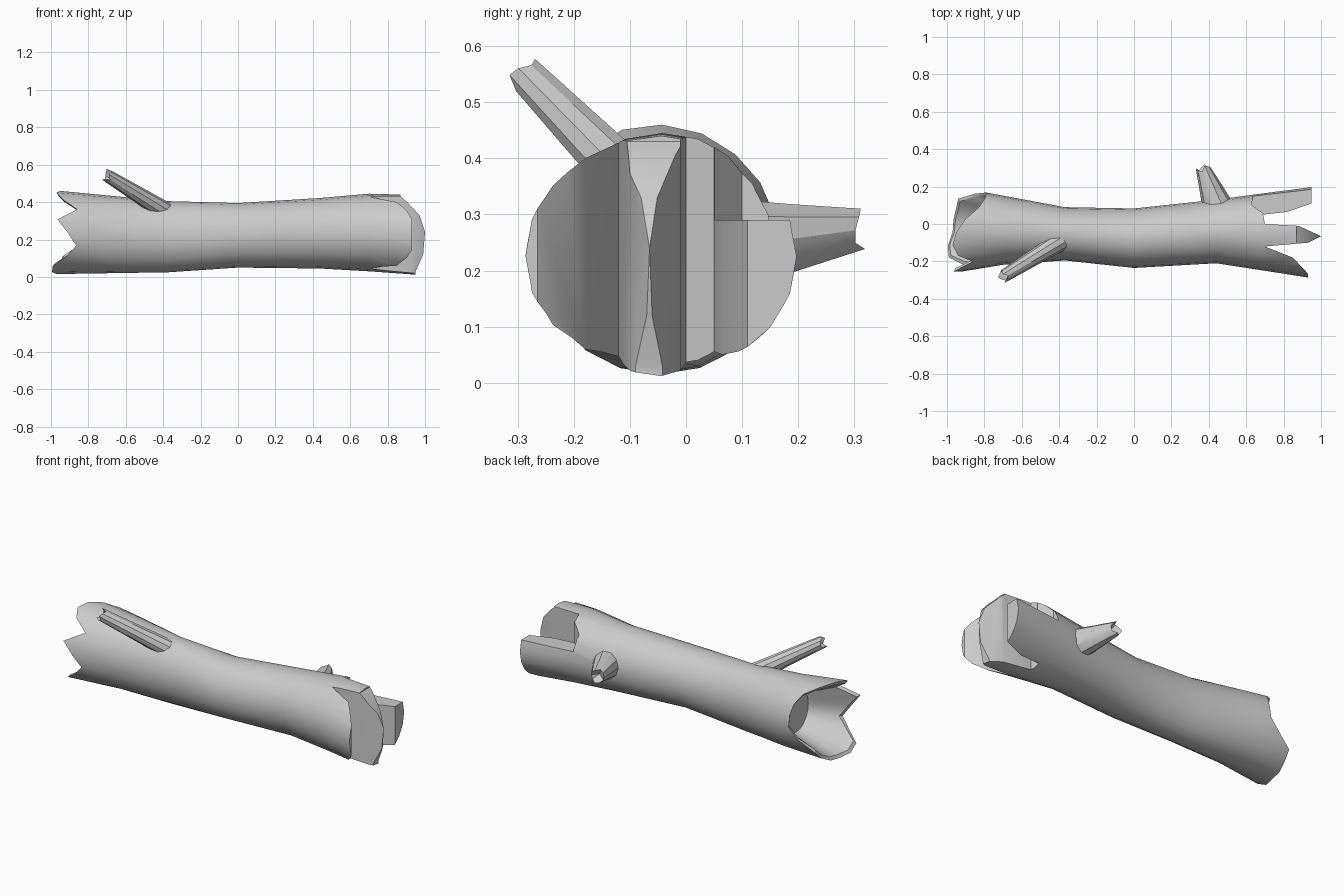
import bpy, bmesh
from math import sin, cos, tau, radians
from mathutils import Vector

cube = bpy.data.objects.get("Cube")
if cube:
    bpy.data.objects.remove(cube, do_unlink=True)

bark = bpy.data.materials.new("grey bark")
bark.use_nodes = True
bark.diffuse_color = (0.6, 0.6, 0.6, 1)
bark.node_tree.nodes["Principled BSDF"].inputs["Base Color"].default_value = (0.6, 0.6, 0.6, 1)

# Trunk sections: x, y min, y max, z min, z max
STATIONS = [(-1.0, -.275, .18, .015, .465), (-.8, -.225, .17, .018, .445),
            (-.37, -.195, .09, .025, .405), (0, -.235, .083, .05, .395),
            (.44, -.21, .13, .045, .422), (.7, -.25, .165, .03, .445),
            (1.05, -.305, .21, .005, .435)]


def section(x):
    for a, b in zip(STATIONS, STATIONS[1:]):
        if x <= b[0]:
            t = (x - a[0]) / (b[0] - a[0])
            return [p + (q - p) * t for p, q in zip(a[1:], b[1:])]
    return STATIONS[-1][1:]


def trunk_point(x, angle, scale=1.0):
    y0, y1, z0, z1 = section(x)
    return Vector((x, (y0 + y1) / 2 + (y1 - y0) / 2 * scale * cos(angle),
                   (z0 + z1) / 2 + (z1 - z0) / 2 * scale * sin(angle)))


def skin(name, rings, first_tip, last_tip):
    """Join rings of points into a closed tube with a fan at each end."""
    bm = bmesh.new()
    loops = [[bm.verts.new(p) for p in ring] for ring in rings]
    n = len(loops[0])
    for a, b in zip(loops, loops[1:]):
        for i in range(n):
            j = (i + 1) % n
            bm.faces.new((a[i], a[j], b[j], b[i]))
    for loop, tip in ((loops[0], first_tip), (loops[-1], last_tip)):
        v = bm.verts.new(tip)
        for i in range(n):
            bm.faces.new((loop[i], loop[(i + 1) % n], v))
    return finish(name, bm)


def finish(name, bm):
    bmesh.ops.recalc_face_normals(bm, faces=bm.faces)
    mesh = bpy.data.meshes.new(name)
    bm.to_mesh(mesh)
    bm.free()
    mesh.materials.append(bark)
    obj = bpy.data.objects.new(name, mesh)
    bpy.context.collection.objects.link(obj)
    return obj


def prism(name, outline, offset):
    bm = bmesh.new()
    face = bm.faces.new([bm.verts.new(p) for p in outline])
    made = bmesh.ops.extrude_face_region(bm, geom=[face])["geom"]
    bmesh.ops.translate(bm, vec=offset, verts=[v for v in made if isinstance(v, bmesh.types.BMVert)])
    return finish(name, bm)


def activate(obj):
    bpy.ops.object.select_all(action="DESELECT")
    obj.select_set(True)
    bpy.context.view_layer.objects.active = obj


def cut(obj, cutter, operation):
    mod = obj.modifiers.new("cut", "BOOLEAN")
    mod.operation, mod.solver, mod.object = operation, "EXACT", cutter
    activate(obj)
    bpy.ops.object.modifier_apply(modifier=mod.name)
    bpy.data.objects.remove(cutter, do_unlink=True)


# Trunk with a jagged hollow at the right end; rim runs from the back over the top
RIM = [-.79, -.79, -.80, -.83, -.9, -.95, -.97, -.94, -.86, -.965,
       -.91, -.865, -.92, -.99, -.995, -.97, -.965, -.95, -.94, -.85]
N = len(RIM)
ANGLES = [tau * i / N for i in range(N)]
rings = [[trunk_point(-.7, a, .6) for a in ANGLES],
         [trunk_point(x + .01, a, .92) for x, a in zip(RIM, ANGLES)],
         [trunk_point(x, a) for x, a in zip(RIM, ANGLES)]]
rings += [[trunk_point(x, a) for a in ANGLES] for x in (-.7, -.37, -.18, 0, .22, .44, .7, 1.04)]
trunk = skin("trunk", rings, (-.68, -.02, .23), (1.04, -.05, .22))

# Splintered left end: upright zigzag, rounded side outline, shortened back splinter
zigzag = [(-1.2, -.5), (.93, -.5), (.93, -.265), (.85, -.18), (.7, -.12), (.93, -.1),
          (1.0, -.065), (.88, -.01), (.7, 0), (.69, .05), (.82, .065), (.95, .11),
          (.95, .5), (-1.2, .5)]
cut(trunk, prism("zigzag", [(x, y, -.2) for x, y in zigzag], (0, 0, 1)), "INTERSECT")
side = [(-1.2, -.2), (.95, -.2), (.95, .03), (.99, .12), (1.0, .24), (.97, .33),
        (.9, .405), (.87, .43), (.86, .7), (-1.2, .7)]
cut(trunk, prism("side outline", [(x, -.6, z) for x, z in side], (0, 1.2, 0)), "INTERSECT")
gap = [(.63, .1), (.7, .05), (1.1, .05), (1.1, .4), (.66, .4)]
cut(trunk, prism("gap", [(x, y, .29) for x, y in gap], (0, 0, .4)), "DIFFERENCE")


# Broken branch stubs with a ragged, sunken tip
def branch(name, base, tip, r_base, r_tip):
    base, tip = Vector(base), Vector(tip)
    axis = (tip - base).normalized()
    u = axis.cross(Vector((0, 0, 1))).normalized()
    v = u.cross(axis)
    n = 10

    def ring(centre, r, ragged=0):
        return [centre + r * (u * cos(tau * i / n) + v * sin(tau * i / n))
                + axis * ragged * (i % 3 - 1) for i in range(n)]
    rings = [ring(base, r_base), ring(base.lerp(tip, .5), (r_base + r_tip) / 2),
             ring(tip, r_tip, .012), ring(tip - axis * .01, r_tip * .75, .01)]
    return skin(name, rings, base, tip - axis * .05)


parts = [trunk,
         branch("front_branch", (-.38, -.085, .345), (-.70, -.28, .543), .052, .034),
         branch("back_branch", (.455, .07, .245), (.37, .3, .273), .088, .038)]
for part in parts:
    activate(part)
    bpy.ops.object.shade_smooth_by_angle(angle=radians(32))
